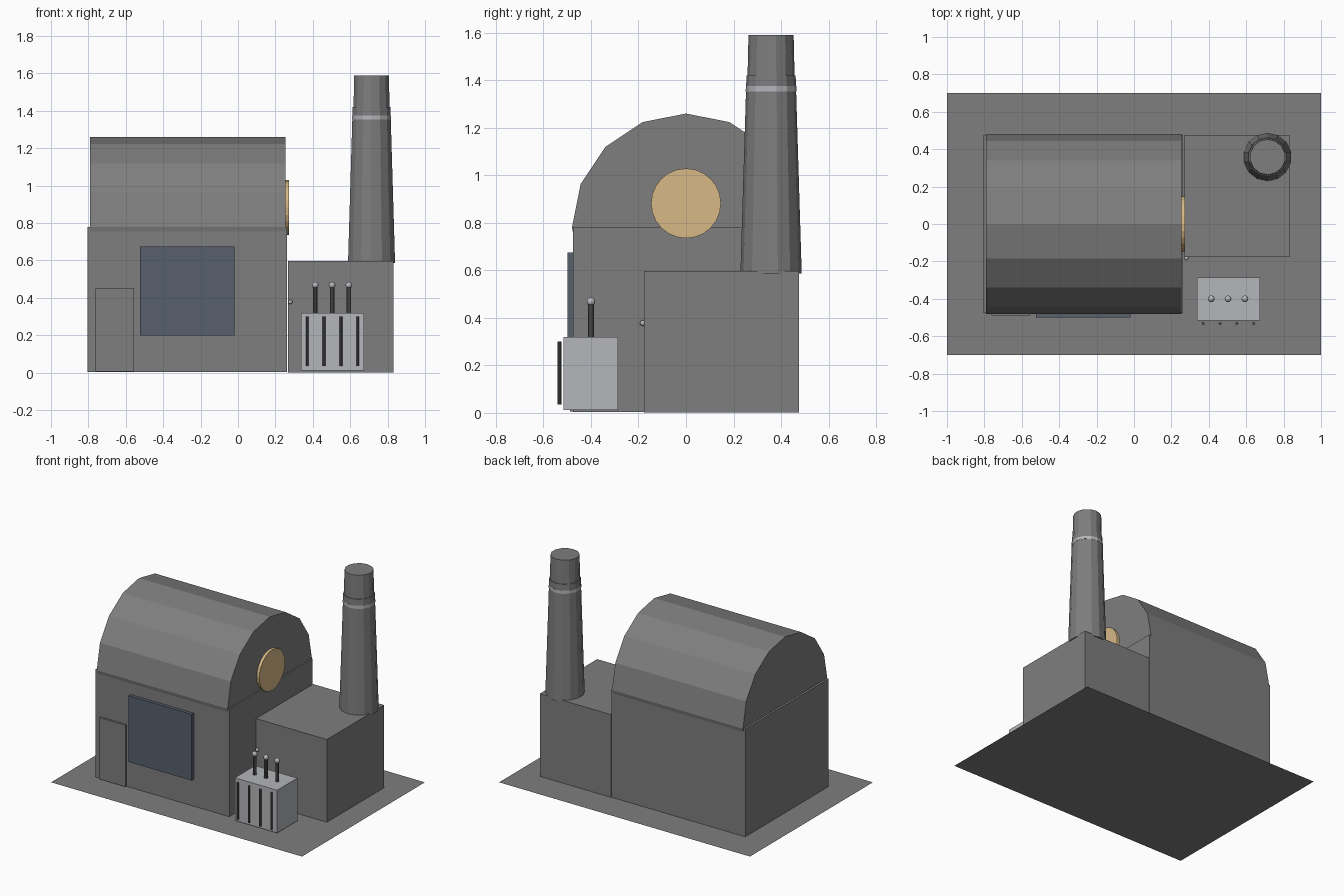
import bpy
from math import pi

cube = bpy.data.objects.get("Cube")
if cube:
    bpy.data.objects.remove(cube, do_unlink=True)


def material(name, r, g, b):
    m = bpy.data.materials.new(name)
    m.use_nodes = True
    m.diffuse_color = (r, g, b, 1)
    m.node_tree.nodes["Principled BSDF"].inputs["Base Color"].default_value = (r, g, b, 1)
    return m


concrete = material("concrete grey", 0.21, 0.21, 0.21)
light_metal = material("light metal", 0.46, 0.465, 0.49)
dark_metal = material("dark metal", 0.1, 0.1, 0.1)
tan = material("tan", 0.68, 0.48, 0.24)
glass = material("blue grey glass", 0.095, 0.115, 0.15)


def finish(name, mat):
    ob = bpy.context.object
    ob.name = name
    ob.data.materials.append(mat)
    return ob


def box(name, mat, x, y, z):
    """Box from (min, max) pairs on each axis."""
    spans = (x, y, z)
    bpy.ops.mesh.primitive_cube_add(size=1, location=[(a + b) / 2 for a, b in spans])
    bpy.context.object.scale = [b - a for a, b in spans]
    bpy.ops.object.transform_apply(location=False, rotation=False, scale=True)
    return finish(name, mat)


def upright(name, mat, x, y, z0, z1, r0, r1, sides):
    """Vertical cylinder or tapered cone."""
    bpy.ops.mesh.primitive_cone_add(vertices=sides, radius1=r0, radius2=r1,
                                    depth=z1 - z0, location=(x, y, (z0 + z1) / 2))
    return finish(name, mat)


def drum(name, mat, x0, x1, z, r, sides):
    """Cylinder lying along x."""
    bpy.ops.mesh.primitive_cylinder_add(vertices=sides, radius=r, depth=x1 - x0,
                                        location=((x0 + x1) / 2, 0, z),
                                        rotation=(0, pi / 2, 0))
    return finish(name, mat)


def ball(name, mat, loc, r):
    bpy.ops.mesh.primitive_uv_sphere_add(segments=12, ring_count=8, radius=r, location=loc)
    bpy.ops.object.shade_smooth()
    return finish(name, mat)


# Ground sheet
bpy.ops.mesh.primitive_plane_add(size=1)
bpy.context.object.scale = (2, 1.4, 1)
bpy.ops.object.transform_apply(location=False, rotation=False, scale=True)
finish("ground", concrete)

# Main hall with barrel roof and round end window
box("hall", concrete, (-0.805, 0.263), (-0.475, 0.475), (0.004, 0.78))
drum("barrel_roof", concrete, -0.79, 0.253, 0.78, 0.48, 16)
drum("round_window", tan, 0.245, 0.273, 0.882, 0.147, 24)
box("front_window", glass, (-0.523, -0.02), (-0.499, -0.47), (0.198, 0.675))
box("door", concrete, (-0.763, -0.555), (-0.489, -0.47), (0.006, 0.45))

# Side annex
box("annex", concrete, (0.267, 0.832), (-0.176, 0.475), (0.002, 0.598))
ball("annex_lamp", light_metal, (0.28, -0.182, 0.378), 0.012)

# Chimney
cx, cy = 0.714, 0.358
upright("chimney", concrete, cx, cy, 0.587, 1.42, 0.129, 0.1035, 14)
upright("chimney_top", concrete, cx, cy, 1.42, 1.59, 0.099, 0.095, 14)
upright("chimney_band", light_metal, cx, cy, 1.353, 1.376, 0.1068, 0.1062, 14)

# Transformer with cooling pipes and insulators
box("transformer", light_metal, (0.336, 0.673), (-0.516, -0.286), (0.012, 0.32))
for i in range(4):
    upright("cooling_pipe", dark_metal, 0.37 + i * 0.09, -0.532, 0.035, 0.3, 0.008, 0.008, 10)
for i in range(3):
    x = 0.413 + i * 0.09
    upright("insulator", dark_metal, x, -0.4, 0.31, 0.465, 0.013, 0.013, 10)
    ball("insulator_cap", light_metal, (x, -0.4, 0.468), 0.018)
